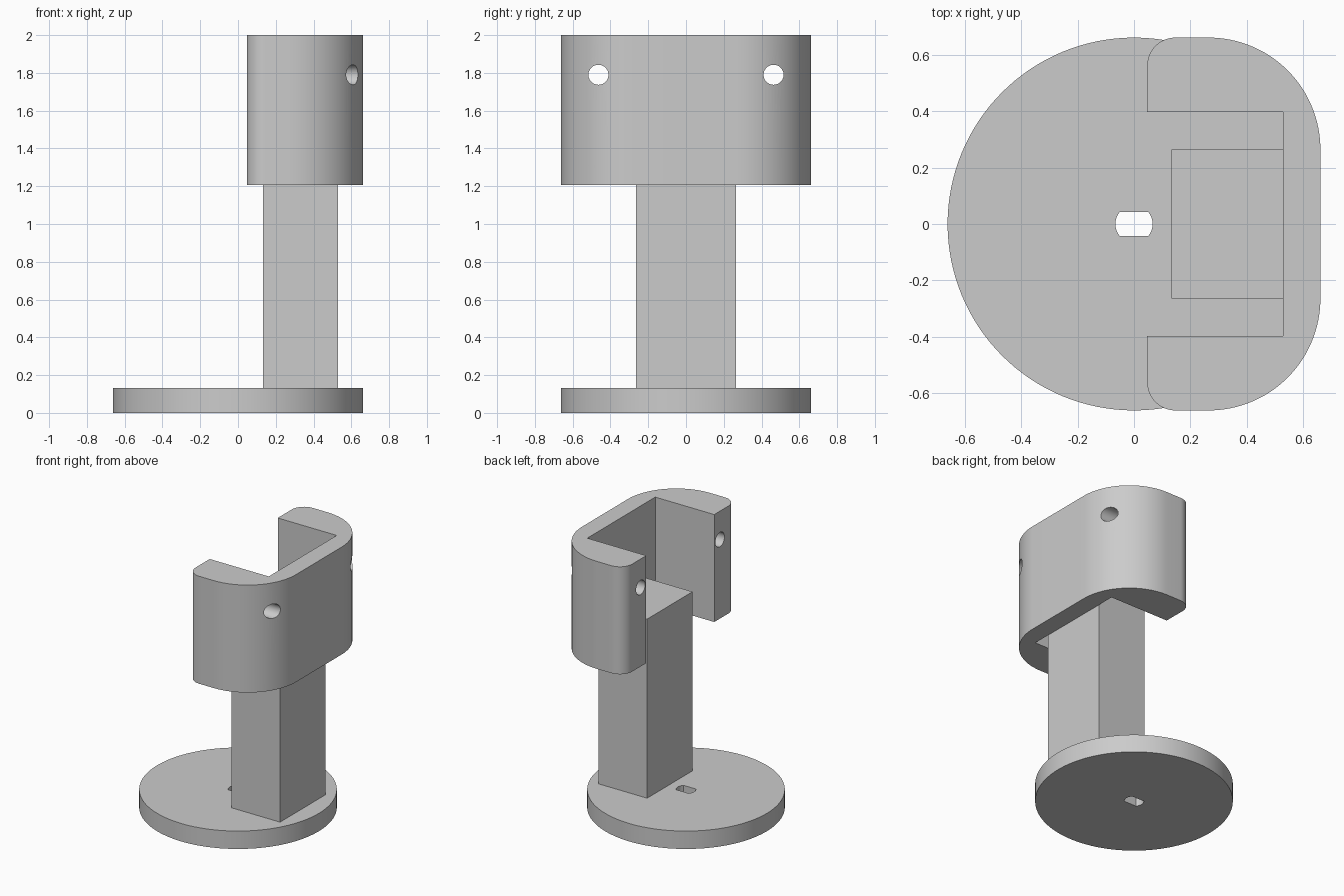
import bpy
import bmesh
from math import sin, cos, radians, asin, degrees

cube = bpy.data.objects.get("Cube")
if cube:
    bpy.data.objects.remove(cube, do_unlink=True)

grey = bpy.data.materials.new("light grey")
grey.use_nodes = True
COLOUR = (0.6, 0.6, 0.6, 1)
grey.diffuse_color = COLOUR
grey.node_tree.nodes["Principled BSDF"].inputs["Base Color"].default_value = COLOUR

U = 0.06623            # design unit
R = 10 * U             # base radius
BASE_TOP = 2 * U
POST_TOP = 22 * U
BRACKET_BOTTOM = 2 - 12 * U


def arc(cx, cy, r, a0, a1, n):
    return [(cx + r * cos(radians(a0 + (a1 - a0) * i / n)),
             cy + r * sin(radians(a0 + (a1 - a0) * i / n))) for i in range(n + 1)]


def prism(name, outline, z0, z1):
    """Extrude a counter-clockwise outline from z0 to z1."""
    bm = bmesh.new()
    bottom = bm.faces.new([bm.verts.new((x, y, z0)) for x, y in outline])
    top = bmesh.ops.extrude_face_region(bm, geom=[bottom], use_keep_orig=True)["geom"]
    for v in top:
        if isinstance(v, bmesh.types.BMVert):
            v.co.z = z1
    bmesh.ops.recalc_face_normals(bm, faces=bm.faces)
    mesh = bpy.data.meshes.new(name)
    bm.to_mesh(mesh)
    bm.free()
    mesh.materials.append(grey)
    obj = bpy.data.objects.new(name, mesh)
    bpy.context.collection.objects.link(obj)
    return obj


def activate(obj):
    bpy.ops.object.select_all(action='DESELECT')
    obj.select_set(True)
    bpy.context.view_layer.objects.active = obj


def cut(obj, cutter):
    activate(obj)
    mod = obj.modifiers.new("cut", 'BOOLEAN')
    mod.operation = 'DIFFERENCE'
    mod.solver = 'EXACT'
    mod.object = cutter
    bpy.ops.object.modifier_apply(modifier=mod.name)
    bpy.data.objects.remove(cutter, do_unlink=True)


def smooth(obj):
    activate(obj)
    bpy.ops.object.shade_smooth_by_angle(angle=radians(30))


# Round base with a slot that has flat sides and curved ends
base = prism("round_base", arc(0, 0, R, 0, 360, 128)[:-1], 0, BASE_TOP)
slot_r, slot_half = U, 0.042
a = degrees(asin(slot_half / slot_r))
slot = arc(0, 0, slot_r, -a, a, 12) + arc(0, 0, slot_r, 180 - a, 180 + a, 12)
cut(base, prism("slot_cutter", slot, -0.1, 0.3))
smooth(base)

# Rectangular post
x0, x1, half = 2 * U, 8 * U, 4 * U
prism("post", [(x0, -half), (x1, -half), (x1, half), (x0, half)], BASE_TOP, POST_TOP)

# U-shaped bracket: large outer corners, small corners at the arm ends
end_x, big, small = 0.047, 6 * U, 0.1
upper = (arc(R - big, R - big, big, 0, 90, 32)
         + arc(end_x + small, R - small, small, 90, 180, 16)
         + [(end_x, big), (x1, big)])
lower = [(x, -y) for x, y in reversed(upper)]
bracket = prism("bracket", upper + lower, BRACKET_BOTTOM, 2)

# Screw holes running lengthwise through both arms
for side in (-1, 1):
    bpy.ops.mesh.primitive_cylinder_add(
        vertices=48, radius=0.8 * U, depth=2,
        location=(0.4, side * 7 * U, 1.79), rotation=(0, radians(90), 0))
    cutter = bpy.context.object
    cutter.data.materials.append(grey)
    cut(bracket, cutter)
smooth(bracket)
